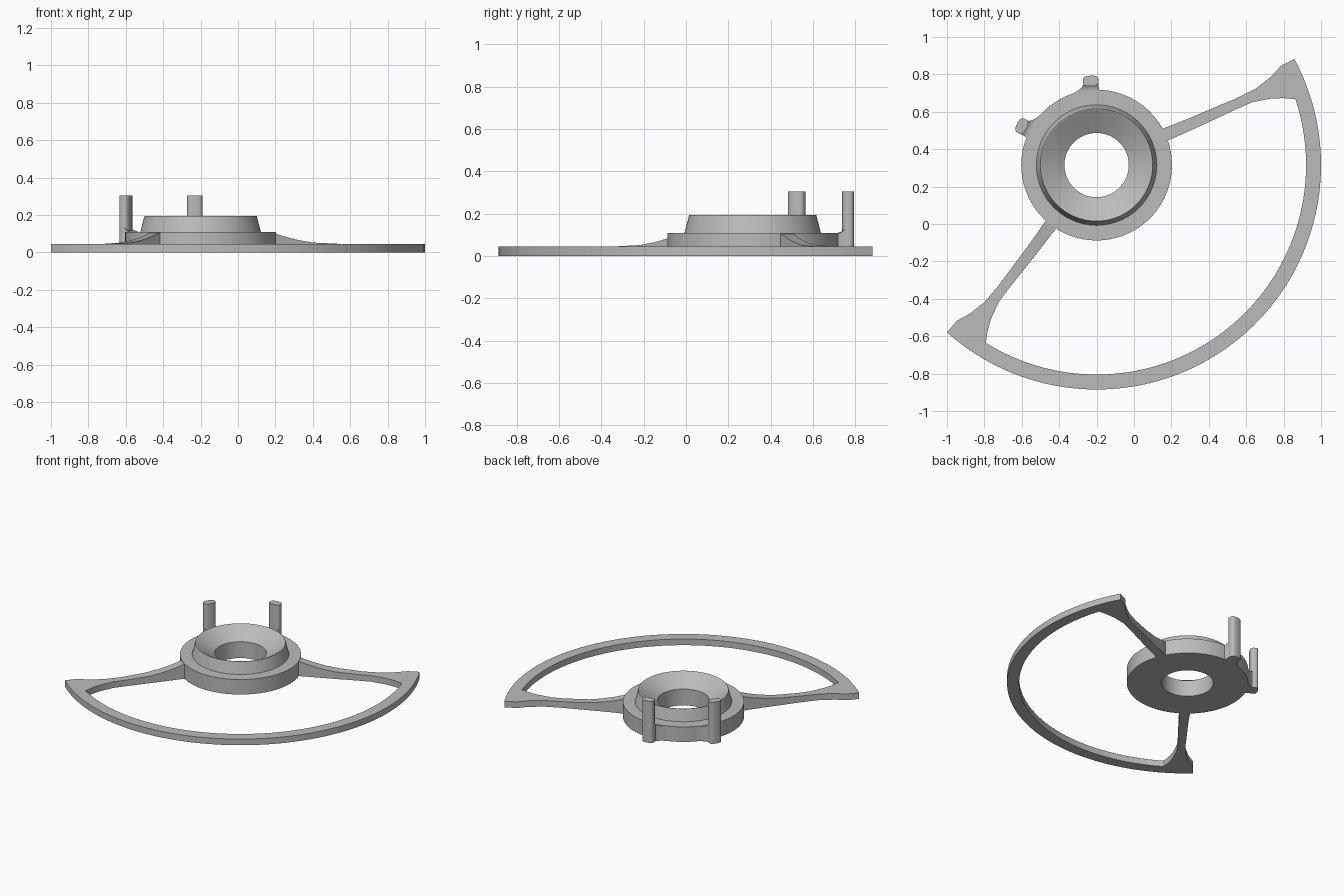
import bpy, bmesh, math
from mathutils import Vector

if "Cube" in bpy.data.objects:
    bpy.data.objects.remove(bpy.data.objects["Cube"], do_unlink=True)

HUB = Vector((-0.2, 0.315, 0))      # centre of the hub and of the rim arc

grey = bpy.data.materials.new("plain grey")
grey.use_nodes = True
grey.diffuse_color = (0.5, 0.5, 0.5, 1)
grey.node_tree.nodes["Principled BSDF"].inputs["Base Color"].default_value = (0.5, 0.5, 0.5, 1)


def finish(name, bm, angle=30):
    bmesh.ops.recalc_face_normals(bm, faces=bm.faces)
    mesh = bpy.data.meshes.new(name)
    bm.to_mesh(mesh)
    bm.free()
    obj = bpy.data.objects.new(name, mesh)
    obj.location = HUB
    mesh.materials.append(grey)
    bpy.context.collection.objects.link(obj)
    bpy.ops.object.select_all(action='DESELECT')
    obj.select_set(True)
    bpy.context.view_layer.objects.active = obj
    bpy.ops.object.shade_smooth_by_angle(angle=math.radians(angle))
    return obj


def loft(bm, rings, closed=False):
    """Skin a list of equal point rings, capping the ends unless closed."""
    rows = [[bm.verts.new(p) for p in ring] for ring in rings]
    pairs = list(zip(rows, rows[1:])) + ([(rows[-1], rows[0])] if closed else [])
    n = len(rows[0])
    for a, b in pairs:
        for i in range(n):
            j = (i + 1) % n
            bm.faces.new((a[i], a[j], b[j], b[i]))
    if not closed:
        bm.faces.new(rows[0])
        bm.faces.new(rows[-1])


def polar(r, deg, z=0):
    a = math.radians(deg)
    return Vector((r * math.cos(a), r * math.sin(a), z))


# Hub: flange, raised collar, funnel and bore turned from one profile
profile = [(0.403, 0), (0.403, 0.11), (0.322, 0.11), (0.3, 0.195),
           (0.296, 0.195), (0.172, 0.12), (0.172, 0)]
bm = bmesh.new()
loft(bm, [[polar(r, i * 360 / 72, z) for r, z in profile] for i in range(72)], closed=True)
finish("hub", bm)

# Frame: spoke, rim arc and mirrored spoke as one band of cross-sections
AXIS = -51.8
spoke_out = [(0.33, 0.18), (0.355, 0.195), (0.42, 0.22), (0.5, 0.252), (0.6, 0.295),
             (0.75, 0.358), (0.85, 0.408), (0.93, 0.47), (0.985, 0.53)]
spoke_in = [(0.36, 0.12), (0.39, 0.135), (0.45, 0.162), (0.52, 0.193), (0.6, 0.23),
            (0.75, 0.3), (0.83, 0.335), (0.93, 0.355), (1.0, 0.358)]


def spoke_height(r):
    return 0.045 + 0.062 * max(0, min(1, (0.82 - r) / 0.42)) ** 2.3


def mirror(p):
    r, deg = p.length, math.degrees(math.atan2(p.y, p.x))
    return polar(r, 2 * AXIS - deg)


spoke = [(Vector((*a, 0)), Vector((*b, 0))) for a, b in zip(spoke_out, spoke_in)]
STEPS = 56
arc = []
for i in range(STEPS + 1):
    t = 1 - 2 * i / STEPS
    arc.append((polar(1.2, AXIS + 80 * t), polar(1.12, AXIS + 70.1 * t)))
band = spoke + arc + [(mirror(a), mirror(b)) for a, b in reversed(spoke)]
sections = []
for a, b in band:
    up = Vector((0, 0, spoke_height((a.length + b.length) / 2)))
    sections.append([a, b, b + up, a + up])
bm = bmesh.new()
loft(bm, sections)
finish("rim_and_spokes", bm)

# Two posts behind the hub, each with a flared foot on the side facing the other
for name, deg, side in (("left_post", 94, 1), ("right_post", 152.5, -1)):
    out = polar(1, deg)
    along = Vector((-out.y, out.x, 0)) * side

    outline = []
    for i in range(24):
        c, s = math.cos(i * math.tau / 24), math.sin(i * math.tau / 24)
        outline.append(out * (0.451 + 0.028 * math.copysign(abs(s) ** 0.7, s))
                       + along * 0.042 * math.copysign(abs(c) ** 0.7, c))
    bm = bmesh.new()
    loft(bm, [[p + Vector((0, 0, z)) for p in outline] for z in (0, 0.305)])
    finish(name, bm)

    # radius, near edge, flared edge, height
    foot = [(0.37, -0.05, 0.13, 0.108), (0.39, -0.046, 0.1, 0.108), (0.405, -0.042, 0.07, 0.109),
            (0.42, -0.04, 0.05, 0.114), (0.432, -0.04, 0.041, 0.125), (0.45, -0.04, 0.04, 0.14)]
    bm = bmesh.new()
    loft(bm, [[out * r + along * s + Vector((0, 0, z))
               for s, z in ((a, 0), (b, 0), (b, h), (a, h))] for r, a, b, h in foot])
    finish(name + "_foot", bm)
